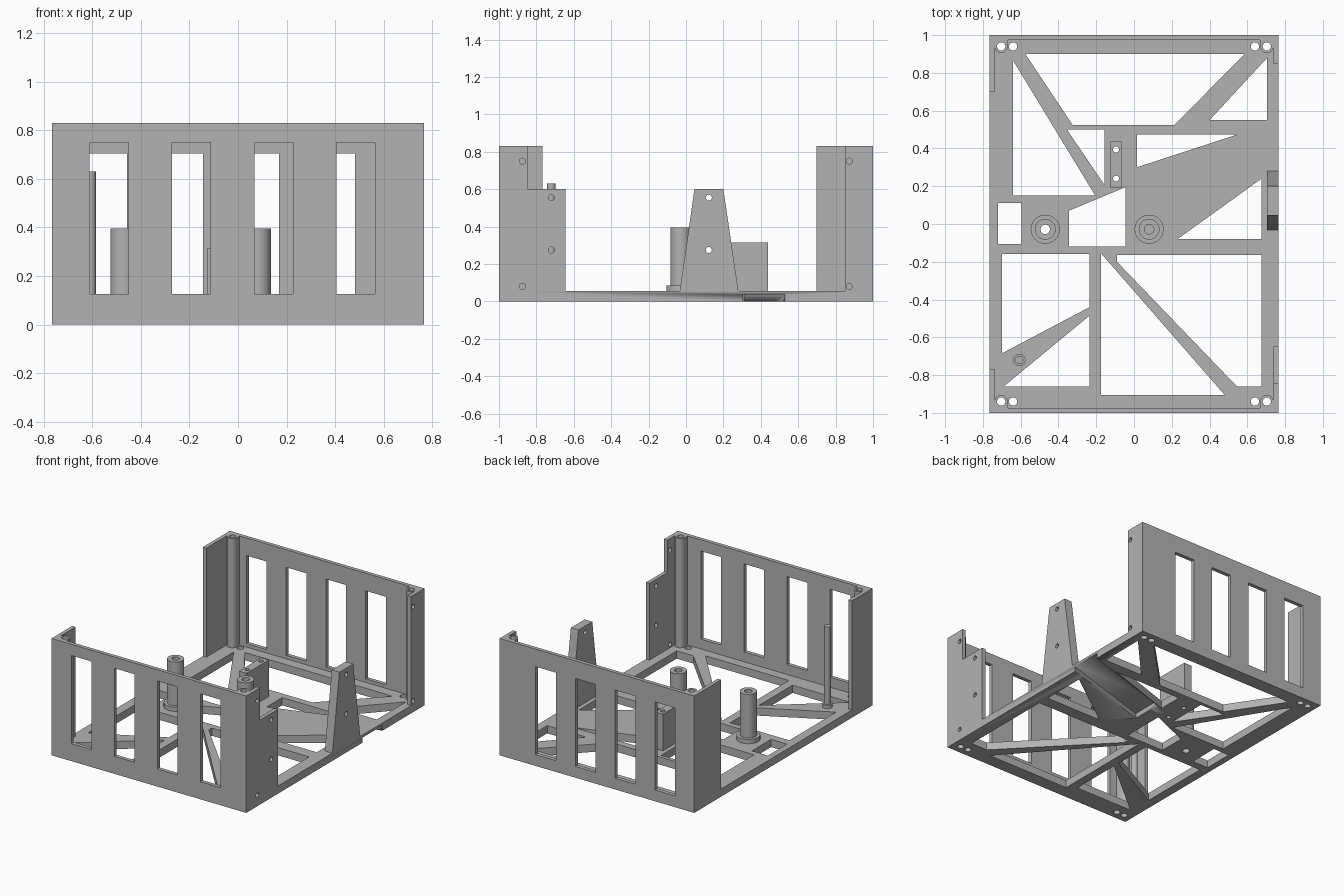
import bpy, bmesh
from math import sin, cos, pi, radians

cube = bpy.data.objects.get("Cube")
if cube:
    bpy.data.objects.remove(cube, do_unlink=True)

grey = bpy.data.materials.new("plain grey")
grey.use_nodes = True
grey.diffuse_color = (0.45, 0.45, 0.45, 1)
grey.node_tree.nodes["Principled BSDF"].inputs["Base Color"].default_value = (0.45, 0.45, 0.45, 1)

W, L, H = 0.765, 1.0, 0.83      # half width, half length, height
T, F = 0.027, 0.055             # wall and floor thickness


def circle(u, v, r, n=32):
    return [(u + r * cos(2 * pi * i / n), v + r * sin(2 * pi * i / n)) for i in range(n)]


def rect(u0, u1, v0, v1):
    return [(u0, v0), (u1, v0), (u1, v1), (u0, v1)]


def plate(name, loops, lo, hi, axis="z"):
    """Extrude an outline with holes from lo to hi along an axis."""
    curve = bpy.data.curves.new(name, "CURVE")
    curve.dimensions = "2D"
    curve.fill_mode = "BOTH"
    curve.extrude = (hi - lo) / 2
    for pts in loops:
        s = curve.splines.new("POLY")
        s.points.add(len(pts) - 1)
        for p, (u, v) in zip(s.points, pts):
            p.co = (u, v, 0, 1)
        s.use_cyclic_u = True
    ob = bpy.data.objects.new(name, curve)
    bpy.context.collection.objects.link(ob)
    bpy.ops.object.select_all(action="DESELECT")
    bpy.context.view_layer.objects.active = ob
    ob.select_set(True)
    bpy.ops.object.convert(target="MESH")
    ob = bpy.context.view_layer.objects.active
    bm = bmesh.new()
    bm.from_mesh(ob.data)
    bmesh.ops.remove_doubles(bm, verts=bm.verts, dist=0.0001)
    for v in bm.verts:
        a, b, c = v.co
        c += (lo + hi) / 2
        v.co = {"z": (a, b, c), "y": (a, c, b), "x": (c, a, b)}[axis]
    bmesh.ops.recalc_face_normals(bm, faces=bm.faces)
    bm.to_mesh(ob.data)
    bm.free()
    ob.data.materials.clear()
    ob.data.materials.append(grey)
    bpy.ops.object.shade_smooth_by_angle(angle=radians(30))
    return ob


# Floor frame with truss openings
openings = [
    [(-0.64, 0.865), (-0.64, 0.15), (-0.205, 0.15)],
    [(-0.575, 0.9), (0.585, 0.9), (0.215, 0.525), (-0.325, 0.525)],
    [(-0.355, 0.5), (-0.155, 0.5), (-0.155, 0.205)],
    [(0.705, 0.88), (0.705, 0.55), (0.4, 0.55)],
    [(0.015, 0.475), (0.55, 0.475), (0.015, 0.3)],
    [(0.675, 0.24), (0.675, -0.08), (0.23, -0.08)],
    rect(-0.72, -0.595, -0.105, 0.11),
    [(-0.345, 0.07), (-0.045, 0.195), (-0.045, -0.12), (-0.345, -0.12)],
    [(-0.7, -0.16), (-0.235, -0.16), (-0.235, -0.44), (-0.7, -0.685)],
    [(-0.235, -0.485), (-0.235, -0.86), (-0.69, -0.86)],
    [(-0.175, -0.155), (-0.175, -0.905), (0.48, -0.905)],
    [(-0.09, -0.165), (0.675, -0.165), (0.675, -0.86), (0.545, -0.86), (-0.09, -0.2)],
]
block_holes = [circle(-0.095, v, 0.016, 20) for v in (0.24, 0.395)]
screw_holes = [circle(sx * x, sy * 0.94, 0.022, 24)
               for sx in (1, -1) for sy in (1, -1) for x in (0.64, 0.703)]
post_hole = circle(-0.47, -0.028, 0.025)
floor = plate("floor_frame", [rect(-W, W, -L, L)] + openings + screw_holes
              + block_holes + [post_hole], 0, F)

# Cable channel cut into the underside
channel = plate("channel_cutter", [[(0.8, 0.541), (0.8, 0.316), (0.06, 0.09), (0.06, 0.31)]],
                -0.02, 0.036)
cut = floor.modifiers.new("channel", "BOOLEAN")
cut.operation = "DIFFERENCE"
cut.solver = "EXACT"
cut.object = channel
bpy.context.view_layer.objects.active = floor
bpy.ops.object.modifier_apply(modifier=cut.name)
bpy.data.objects.remove(channel, do_unlink=True)

# End walls with four slots each
for name, lo, first, step, z0 in (("front_wall", -L, -0.61, 0.3385, 0.125),
                                  ("back_wall", L - T, -0.615, 0.3125, 0.08)):
    slots = [rect(first + i * step, first + i * step + 0.159, z0, z0 + 0.625) for i in range(4)]
    plate(name, [rect(-W, W, F, H)] + slots, lo, lo + T, "y")

# Side returns at the corners
E = L - T
plate("front_left_return",
      [[(-E, F), (-0.645, F), (-0.645, 0.6), (-0.845, 0.6), (-0.845, H), (-E, H)]]
      + [circle(u, v, 0.016, 20) for u, v in
         ((-0.875, 0.75), (-0.875, 0.08), (-0.72, 0.555), (-0.72, 0.275))], W - T, W, "x")
plate("back_left_return", [rect(0.85, E, F, H)]
      + [circle(0.873, v, 0.016, 20) for v in (0.75, 0.08)], W - T, W, "x")
plate("front_right_return", [rect(-E, -0.768, F, H)], -W, T - W, "x")
plate("back_right_return", [rect(0.698, E, F, H)], -W, T - W, "x")

# Screw columns in the corners
for sx, side in ((1, "left"), (-1, "right")):
    for sy, end in ((1, "back"), (-1, "front")):
        arc = [(0.703 + 0.035 * cos(pi + pi * i / 14), 0.94 + 0.035 * sin(pi + pi * i / 14))
               for i in range(15)]
        outline = arc + [(W - T, E), (0.668, E)]
        plate(f"{end}_{side}_screw_column",
              [[(sx * x, sy * y) for x, y in outline], circle(sx * 0.703, sy * 0.94, 0.022, 24)],
              F, H)

# Tapered side bracket
plate("side_bracket", [[(-0.033, F), (0.28, F), (0.2, 0.6), (0.045, 0.6)]]
      + [circle(0.122, v, 0.016, 20) for v in (0.275, 0.555)], 0.705, W, "x")

# Hollow posts with flanges
for name, x in (("right_post", -0.47), ("left_post", 0.08)):
    hole = circle(x, -0.028, 0.025)
    plate(name + "_flange", [circle(x, -0.028, 0.077), hole], F, 0.085)
    plate(name, [circle(x, -0.028, 0.055), hole], 0.085, 0.395)

# Thin front pin
plate("pin_flange", [circle(-0.607, -0.72, 0.032)], F, 0.08)
plate("pin", [circle(-0.607, -0.72, 0.022)], 0.08, 0.63)

# Mounting block
plate("mounting_block", [rect(-0.125, -0.065, 0.19, 0.438)] + block_holes, F, 0.315)
